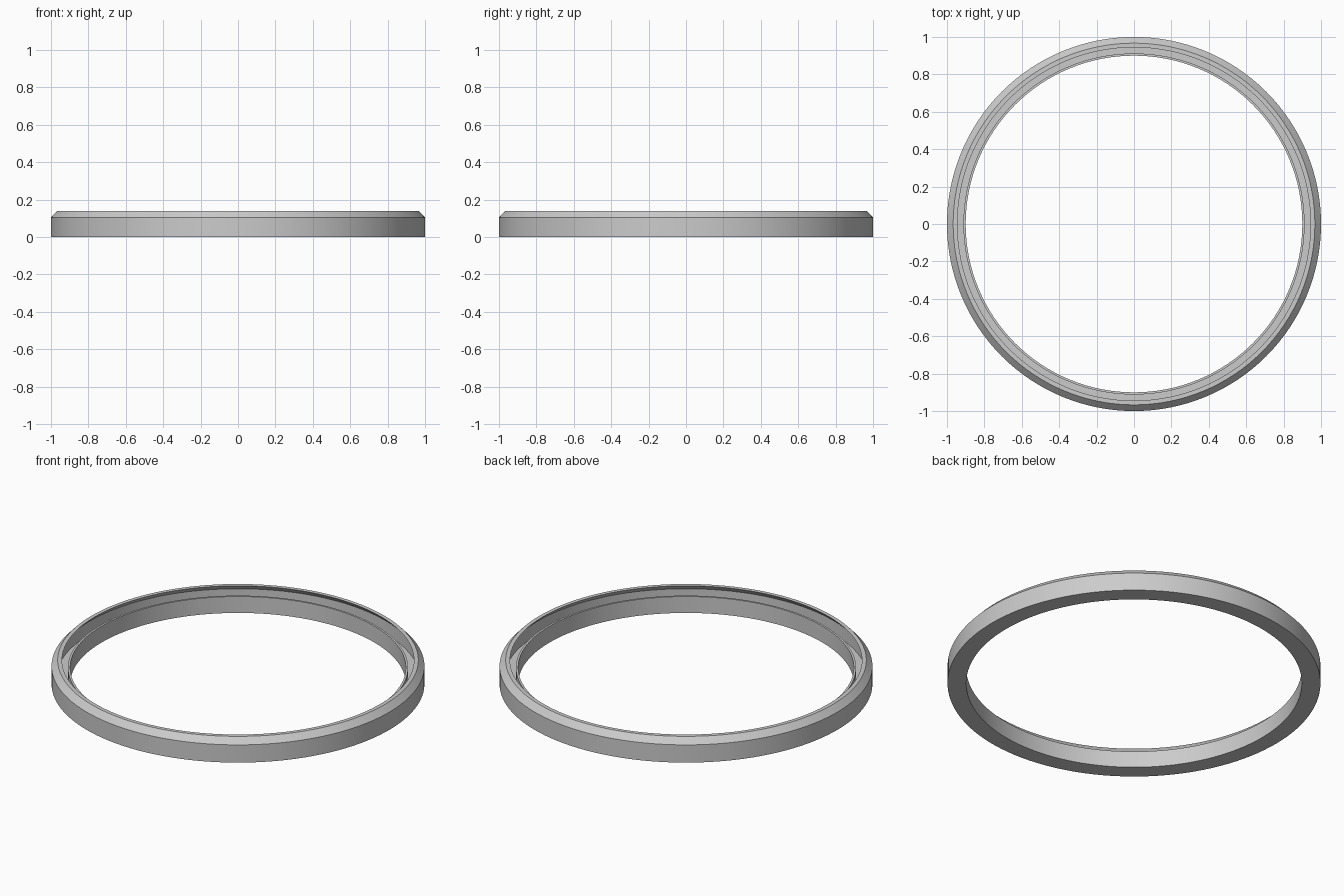
import bpy
import bmesh
import math

cube = bpy.data.objects.get("Cube")
if cube:
    bpy.data.objects.remove(cube, do_unlink=True)

SEGMENTS = 128

grey = bpy.data.materials.new("plain_grey")
grey.use_nodes = True
colour = (0.6, 0.6, 0.6, 1)
grey.diffuse_color = colour
grey.node_tree.nodes["Principled BSDF"].inputs["Base Color"].default_value = colour


def lathe(name, profile, material):
    """Turn a closed (radius, height) profile around the z axis."""
    bm = bmesh.new()
    rings = []
    for i in range(SEGMENTS):
        a = math.tau * i / SEGMENTS
        rings.append([bm.verts.new((r * math.cos(a), r * math.sin(a), z))
                      for r, z in profile])
    count = len(profile)
    for i, ring in enumerate(rings):
        following = rings[(i + 1) % SEGMENTS]
        for j in range(count):
            k = (j + 1) % count
            bm.faces.new((ring[j], following[j], following[k], ring[k]))
    bmesh.ops.recalc_face_normals(bm, faces=bm.faces)
    mesh = bpy.data.meshes.new(name)
    bm.to_mesh(mesh)
    bm.free()
    mesh.materials.append(material)
    obj = bpy.data.objects.new(name, mesh)
    bpy.context.collection.objects.link(obj)
    return obj


# Ring: chamfered outer wall with an undercut channel and a thin inner lip
ring = lathe("channel_ring", [
    (0.90, 0), (1.0, 0), (1.0, 0.105), (0.967, 0.14),    # outside
    (0.944, 0.14), (0.975, 0.108), (0.975, 0.03),        # undercut wall
    (0.912, 0.03), (0.912, 0.097), (0.90, 0.097),        # floor and lip
], grey)

bpy.ops.object.select_all(action='DESELECT')
ring.select_set(True)
bpy.context.view_layer.objects.active = ring
bpy.ops.object.shade_smooth_by_angle(angle=math.radians(30))
